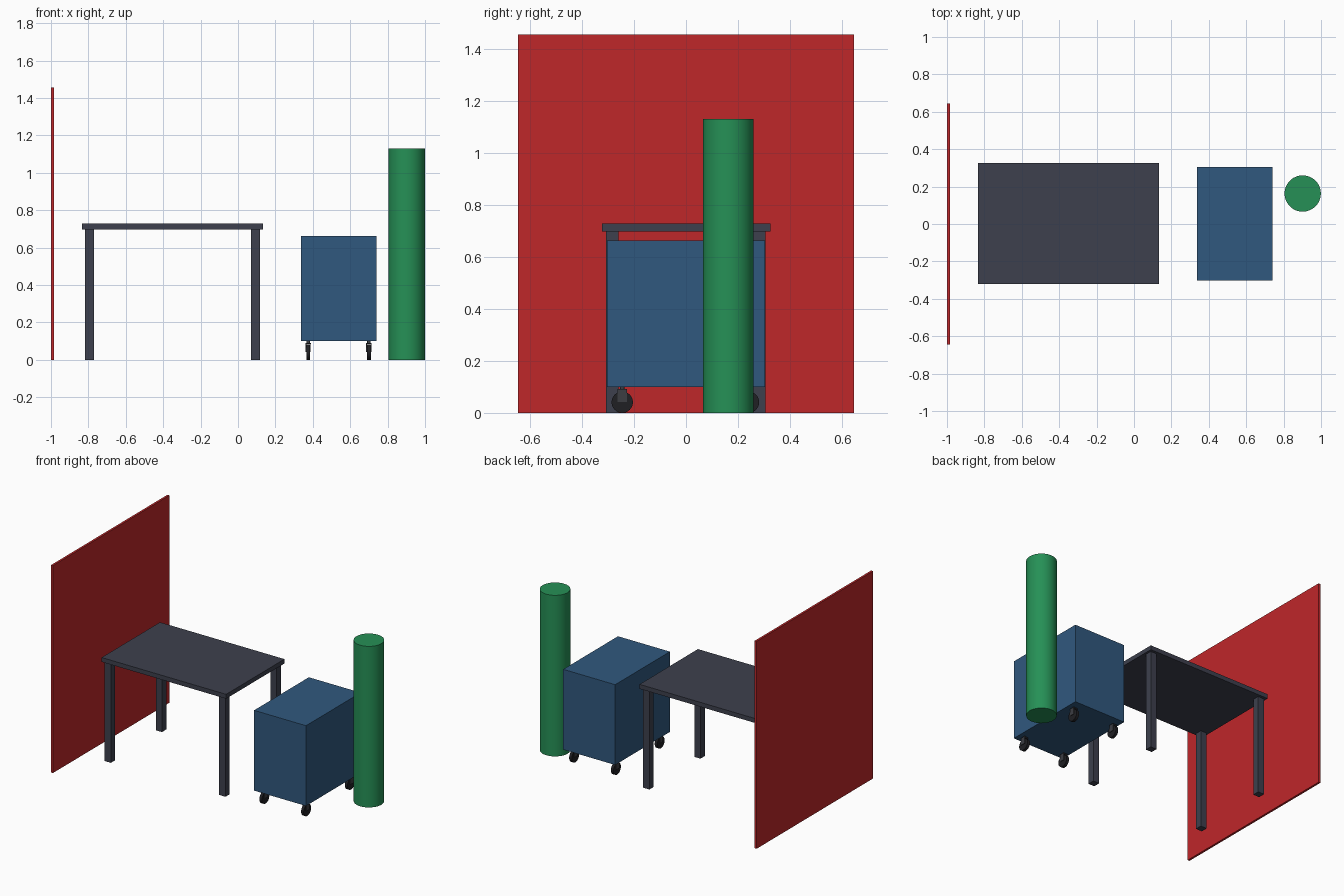
import bpy
from math import pi

default = bpy.data.objects.get("Cube")
if default:
    bpy.data.objects.remove(default, do_unlink=True)


def material(name, rgb):
    mat = bpy.data.materials.new(name)
    mat.use_nodes = True
    color = (*rgb, 1)
    mat.diffuse_color = color
    mat.node_tree.nodes["Principled BSDF"].inputs["Base Color"].default_value = color
    return mat


def finish(obj, name, mat):
    obj.name = name
    obj.data.materials.append(mat)
    return obj


def box(name, low, high, mat):
    """Box spanning two opposite corners."""
    center = [(a + b) / 2 for a, b in zip(low, high)]
    bpy.ops.mesh.primitive_cube_add(size=1, location=center)
    obj = bpy.context.object
    obj.scale = [b - a for a, b in zip(low, high)]
    bpy.ops.object.transform_apply(location=False, rotation=False, scale=True)
    return finish(obj, name, mat)


def cylinder(name, center, radius, depth, mat, rotation=(0, 0, 0), sides=48):
    bpy.ops.mesh.primitive_cylinder_add(vertices=sides, radius=radius, depth=depth,
                                        location=center, rotation=rotation)
    bpy.ops.object.shade_smooth_by_angle()
    return finish(bpy.context.object, name, mat)


red = material("red_panel", (0.52, 0.02, 0.023))
green = material("green_column", (0.019, 0.28, 0.093))
blue = material("blue_cabinet", (0.03, 0.098, 0.21))
charcoal = material("charcoal_table", (0.047, 0.051, 0.075))
rubber = material("caster_rubber", (0.014, 0.014, 0.017))
metal = material("caster_metal", (0.045, 0.047, 0.055))

# Upright panel and round column
box("wall_panel", (-1, -0.645, 0), (-0.985, 0.645, 1.455), red)
cylinder("column", (0.902, 0.163, 0.565), 0.097, 1.13, green)

# Table
box("table_top", (-0.833, -0.322, 0.697), (0.133, 0.325, 0.728), charcoal)
for side, x in (("right", -0.795), ("left", 0.094)):
    for end, y in (("front", -0.284), ("back", 0.282)):
        box(f"table_leg_{end}_{side}", (x - 0.024, y - 0.024, 0),
            (x + 0.024, y + 0.024, 0.697), charcoal)

# Rolling cabinet
box("cabinet_body", (0.337, -0.303, 0.1), (0.74, 0.304, 0.663), blue)


def caster(label, x, y):
    cylinder(f"caster_wheel_{label}", (x, y, 0.041), 0.041, 0.02, rubber,
             (0, pi / 2, 0), 32)
    for tag, s in (("right", -1), ("left", 1)):
        box(f"caster_cheek_{tag}_{label}", (x + s * 0.013 - 0.002, y - 0.018, 0.041),
            (x + s * 0.013 + 0.002, y + 0.018, 0.084), metal)
    box(f"caster_bridge_{label}", (x - 0.015, y - 0.018, 0.084),
        (x + 0.015, y + 0.018, 0.091), metal)
    cylinder(f"caster_stem_{label}", (x, y, 0.096), 0.009, 0.012, metal, sides=16)


for side, x in (("right", 0.376), ("left", 0.7)):
    for end, y in (("front", -0.245), ("back", 0.24)):
        caster(f"{end}_{side}", x, y)
